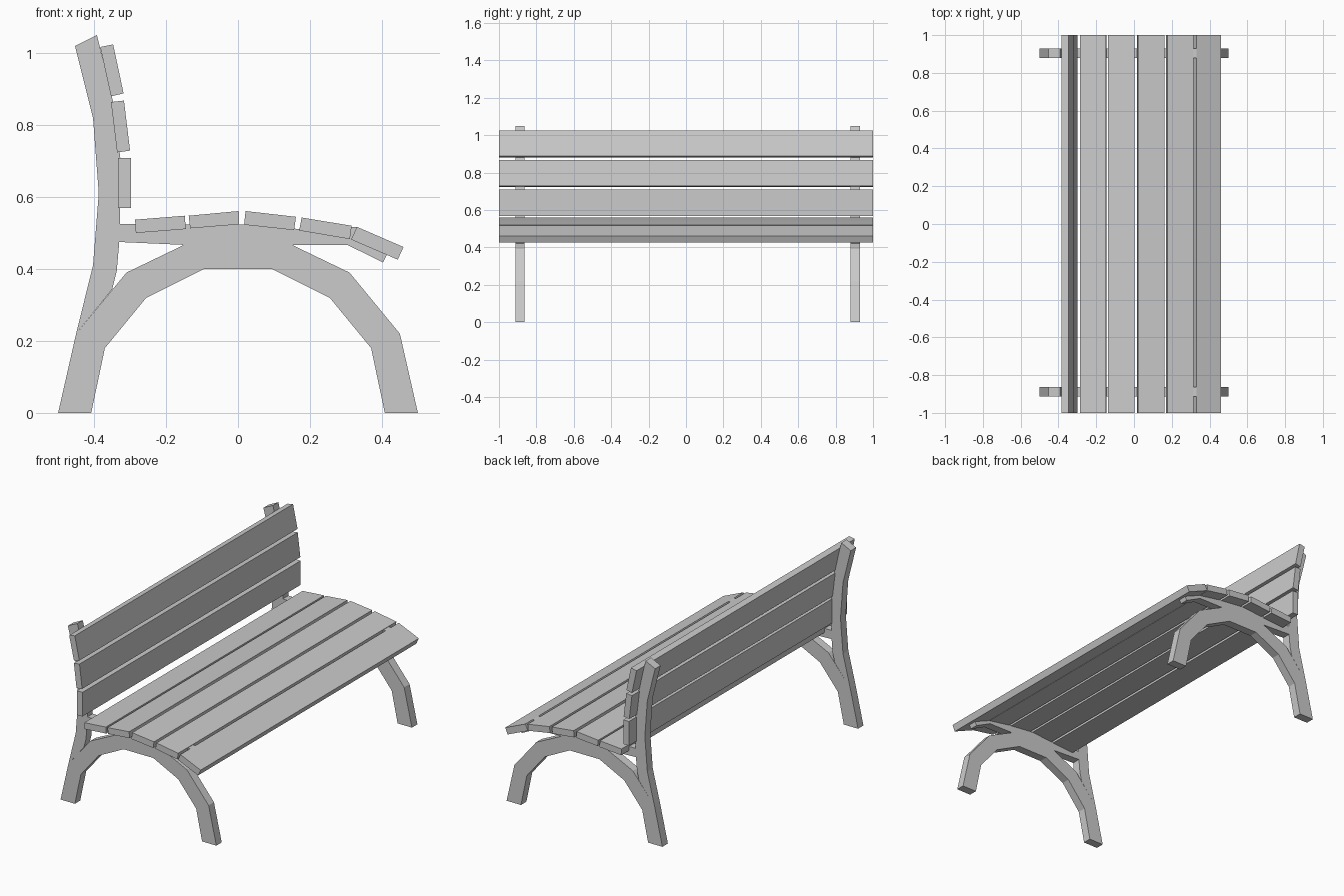
import bpy, bmesh


def extrude_profile(name, pts, y0, y1):
    """Extrude an x/z outline along y into a closed solid."""
    bm = bmesh.new()
    face = bm.faces.new([bm.verts.new((x, y0, z)) for x, z in pts])
    ext = bmesh.ops.extrude_face_region(bm, geom=[face], use_keep_orig=True)
    moved = [v for v in ext["geom"] if isinstance(v, bmesh.types.BMVert)]
    bmesh.ops.translate(bm, vec=(0, y1 - y0, 0), verts=moved)
    bmesh.ops.recalc_face_normals(bm, faces=bm.faces)
    mesh = bpy.data.meshes.new(name)
    bm.to_mesh(mesh)
    bm.free()
    obj = bpy.data.objects.new(name, mesh)
    bpy.context.collection.objects.link(obj)
    return obj


# Leg arch: right half outlines, mirrored to the left
outer = [(0.5, 0), (0.45, 0.22), (0.31, 0.39), (0.15, 0.467)]
inner = [(0.095, 0.4), (0.255, 0.32), (0.37, 0.18), (0.408, 0)]


def flip(pts):
    return [(-x, z) for x, z in reversed(pts)]


arch = outer + flip(outer) + flip(inner) + inner

# Back post, branching off the rear leg
post = [(-0.45, 0.22), (-0.403, 0.41), (-0.387, 0.61), (-0.403, 0.82),
        (-0.453, 1.02), (-0.392, 1.05), (-0.346, 0.86), (-0.326, 0.7),
        (-0.328, 0.525), (-0.33, 0.475), (-0.337, 0.395), (-0.35, 0.343)]

# Seat rail on top of the arch
rail = [(-0.33, 0.475), (-0.15, 0.467), (0.15, 0.467), (0.306, 0.466),
        (0.403, 0.418), (0.414, 0.44), (0.331, 0.517), (0.31, 0.517),
        (0.17, 0.511), (0.01, 0.524), (-0.14, 0.524), (-0.328, 0.525)]

# The two end frames
for side, y0, y1 in (("front", -0.912, -0.863), ("rear", 0.88, 0.93)):
    extrude_profile(side + "_leg_arch", arch, y0, y1)
    extrude_profile(side + "_back_post", post, y0, y1)
    extrude_profile(side + "_seat_rail", rail, y0, y1)

# Seat slats, back to front
seat = [
    [(-0.286, 0.537), (-0.148, 0.548), (-0.145, 0.511), (-0.284, 0.5)],
    [(-0.137, 0.548), (0.002, 0.561), (0.003, 0.524), (-0.133, 0.513)],
    [(0.021, 0.561), (0.161, 0.545), (0.156, 0.508), (0.017, 0.523)],
    [(0.177, 0.543), (0.316, 0.52), (0.311, 0.483), (0.17, 0.507)],
    [(0.331, 0.517), (0.46, 0.461), (0.444, 0.426), (0.314, 0.482)],
]
# Backrest slats, bottom to top
back = [
    [(-0.334, 0.569), (-0.334, 0.709), (-0.298, 0.709), (-0.298, 0.569)],
    [(-0.336, 0.724), (-0.353, 0.864), (-0.317, 0.868), (-0.3, 0.729)],
    [(-0.353, 0.88), (-0.383, 1.017), (-0.347, 1.024), (-0.318, 0.888)],
]
for label, slats in (("seat_slat", seat), ("back_slat", back)):
    for i, pts in enumerate(slats, 1):
        extrude_profile(f"{label}_{i}", pts, -1, 1)
